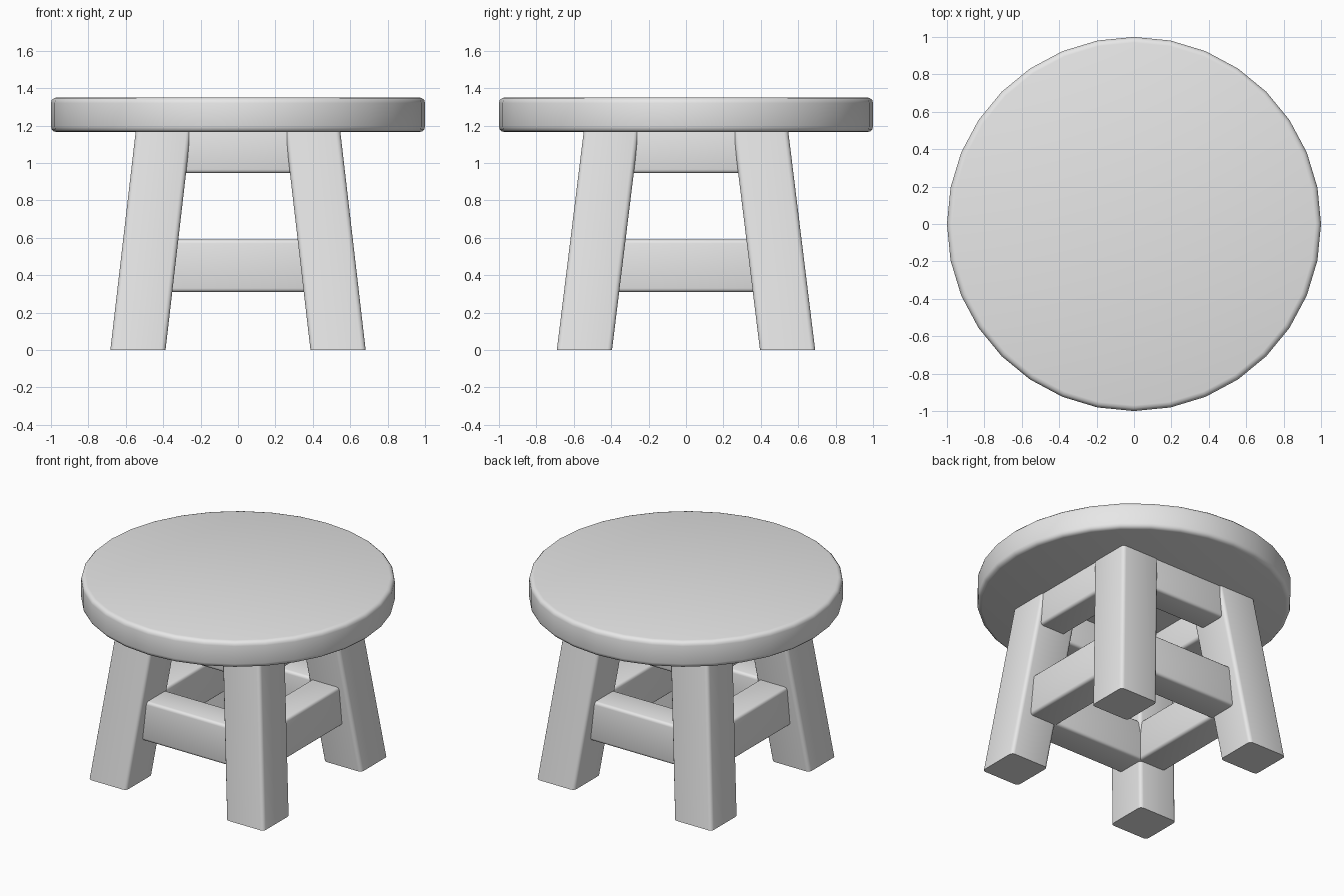
import bpy, bmesh, math
from mathutils import Vector

cube = bpy.data.objects.get("Cube")
if cube:
    bpy.data.objects.remove(cube, do_unlink=True)

grey = bpy.data.materials.new("light_grey")
grey.use_nodes = True
grey.diffuse_color = (0.8, 0.8, 0.8, 1)
grey.node_tree.nodes["Principled BSDF"].inputs["Base Color"].default_value = (0.8, 0.8, 0.8, 1)


def finish(bm, name):
    """Turn a bmesh into a smooth shaded object."""
    bmesh.ops.recalc_face_normals(bm, faces=bm.faces)
    mesh = bpy.data.meshes.new(name)
    bm.to_mesh(mesh)
    bm.free()
    mesh.materials.append(grey)
    obj = bpy.data.objects.new(name, mesh)
    bpy.context.collection.objects.link(obj)
    bpy.ops.object.select_all(action='DESELECT')
    obj.select_set(True)
    bpy.context.view_layer.objects.active = obj
    bpy.ops.object.shade_smooth_by_angle(angle=math.radians(40))
    return obj


def round_edges(bm, edges, width):
    bmesh.ops.bevel(bm, geom=edges, offset=width, segments=3, profile=0.5, affect='EDGES')


def box(size, centre):
    bm = bmesh.new()
    bmesh.ops.create_cube(bm, size=1)
    bmesh.ops.scale(bm, vec=size, verts=bm.verts)
    bmesh.ops.translate(bm, vec=centre, verts=bm.verts)
    return bm


# Round seat with softened rims
SEAT_LOW, SEAT_TOP = 1.165, 1.35
bm = bmesh.new()
bmesh.ops.create_cone(bm, cap_ends=True, segments=32, radius1=1, radius2=1,
                      depth=SEAT_TOP - SEAT_LOW)
bmesh.ops.translate(bm, vec=(0, 0, (SEAT_LOW + SEAT_TOP) / 2), verts=bm.verts)
rims = [e for e in bm.edges if abs(e.verts[0].co.z - e.verts[1].co.z) < 0.01]
round_edges(bm, rims, 0.03)
finish(bm, "seat")

# Four splayed square legs, each leaning in towards the top
LEG_TOP = 1.2
foot, lean = Vector((0.535, 0.543, 0)), Vector((-0.116, -0.123, 0))
for front_back, sy in (("front", -1), ("back", 1)):
    for side, sx in (("left", 1), ("right", -1)):
        bm = box((0.295, 0.295, LEG_TOP), (0, 0, LEG_TOP / 2))
        uprights = [e for e in bm.edges if abs(e.verts[0].co.z - e.verts[1].co.z) > 0.5]
        round_edges(bm, uprights, 0.025)
        for v in bm.verts:
            shift = foot + lean * v.co.z
            v.co += Vector((sx * shift.x, sy * shift.y, 0))
        finish(bm, f"{front_back}_{side}_leg")

# Lower and upper rails between neighbouring legs
rails = (("lower", 0.31, 0.59, 0.45, 0.22, 0.86),
         ("upper", 0.945, 1.19, 0.44, 0.20, 0.74))
for level, low, top, offset, thick, length in rails:
    for side, dx, dy in (("front", 0, -1), ("back", 0, 1), ("left", 1, 0), ("right", -1, 0)):
        size = (thick if dx else length, thick if dy else length, top - low)
        bm = box(size, (dx * offset, dy * offset, (low + top) / 2))
        round_edges(bm, bm.edges[:], 0.02)
        finish(bm, f"{level}_{side}_rail")
